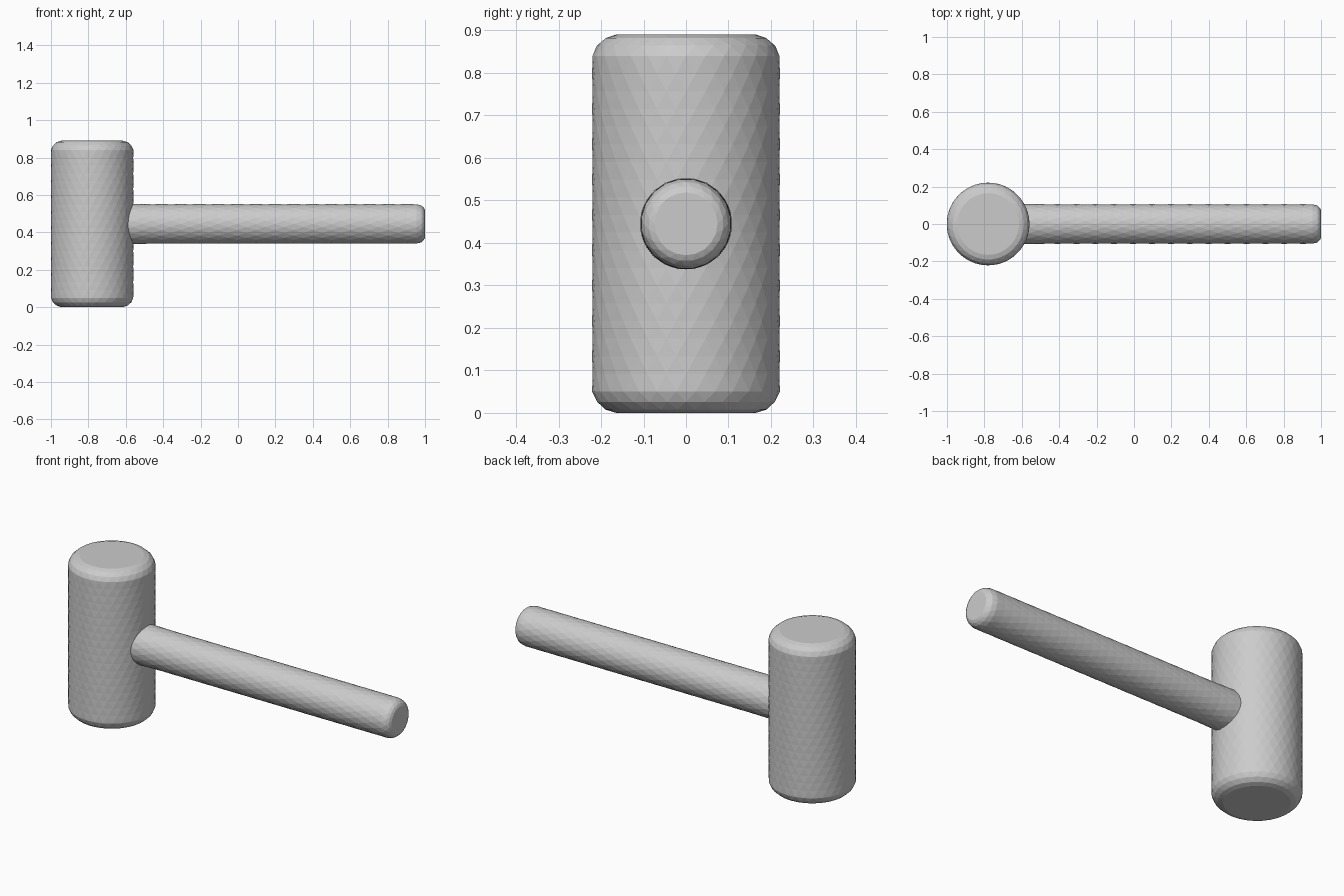
import bpy, bmesh
from math import cos, sin, pi
from mathutils import Matrix

if "Cube" in bpy.data.objects:
    bpy.data.objects.remove(bpy.data.objects["Cube"])


def faceted_rod(name, profile, sides, matrix, cap_start=True):
    """Rod along local z from (radius, height) rings; alternate rings are
    turned half a step so the surface becomes a band of flat triangles."""
    bm = bmesh.new()
    rings = []
    for i, (r, h) in enumerate(profile):
        turn = 0.5 * (i % 2)
        rings.append([bm.verts.new((r * cos(2 * pi * (k + turn) / sides),
                                    r * sin(2 * pi * (k + turn) / sides), h))
                      for k in range(sides)])
    for i in range(len(rings) - 1):
        a, b = rings[i], rings[i + 1]
        for k in range(sides):
            n = (k + 1) % sides
            if i % 2 == 0:
                bm.faces.new((a[k], a[n], b[k]))
                bm.faces.new((a[n], b[n], b[k]))
            else:
                bm.faces.new((a[k], a[n], b[n]))
                bm.faces.new((a[k], b[n], b[k]))
    if cap_start:
        bm.faces.new(list(reversed(rings[0])))
    bm.faces.new(rings[-1])
    bmesh.ops.recalc_face_normals(bm, faces=bm.faces)
    bm.transform(matrix)
    mesh = bpy.data.meshes.new(name)
    bm.to_mesh(mesh)
    bm.free()
    obj = bpy.data.objects.new(name, mesh)
    bpy.context.collection.objects.link(obj)
    return obj


def spaced(radius, start, end, count):
    return [(radius, start + (end - start) * i / (count - 1)) for i in range(count)]


# Mallet head: upright cylinder with rounded rims
R, H = 0.221, 0.89
rim = [(0.165, 0.0), (0.19, 0.008), (0.21, 0.026)]
head = rim + spaced(R, 0.05, H - 0.05, 20) + [(r, H - h) for r, h in reversed(rim)]
faceted_rod("mallet_head", head, 30, Matrix.Translation((-0.78, 0, 0)))

# Handle: horizontal rod, slightly flared where it meets the head, rounded tip
handle = [(0.108, -0.605), (0.108, -0.56), (0.107, -0.51)]
handle += spaced(0.106, -0.46, 0.955, 29)
handle += [(0.099, 0.98), (0.088, 0.993), (0.074, 1.0)]
faceted_rod("handle", handle, 20,
            Matrix.Translation((0, 0, 0.445)) @ Matrix.Rotation(pi / 2, 4, 'Y'),
            cap_start=False)
